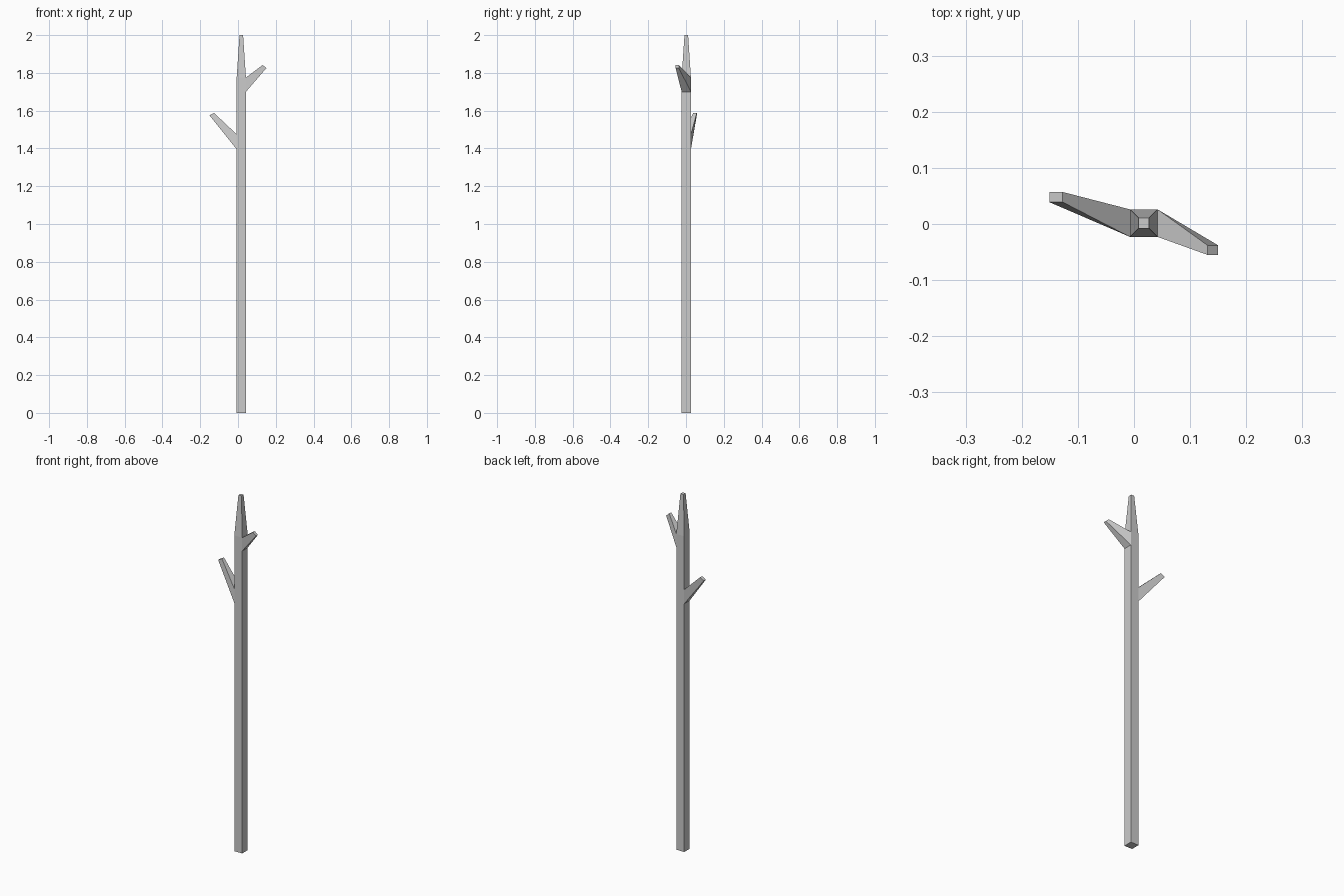
import bpy, bmesh

if "Cube" in bpy.data.objects:
    bpy.data.objects.remove(bpy.data.objects["Cube"])

bm = bmesh.new()

def ring(x0, x1, y0, y1, z):
    return [bm.verts.new(p) for p in ((x0, y0, z), (x1, y0, z), (x1, y1, z), (x0, y1, z))]

# Square trunk with a tapered tip; rings mark where the branches grow
trunk = (-0.007, 0.042, -0.023, 0.026)
rings = [ring(*trunk, z) for z in (0, 1.395, 1.475, 1.70, 1.775)]
rings.append(ring(0.008, 0.027, -0.008, 0.011, 2.0))
sides = [[bm.faces.new((a[i], a[(i + 1) % 4], b[(i + 1) % 4], b[i])) for i in range(4)]
         for a, b in zip(rings, rings[1:])]
bm.faces.new(rings[0][::-1])
bm.faces.new(rings[-1])

def branch(face, low, high, y0, y1):
    """Extrude a trunk side into a branch; low/high are (x, z) of the tip edges."""
    zmid, ymid = face.calc_center_median().z, face.calc_center_median().y
    tip = bmesh.ops.extrude_discrete_faces(bm, faces=[face])['faces'][0]
    for v in tip.verts:
        x, z = high if v.co.z > zmid else low
        v.co = (x, y1 if v.co.y > ymid else y0, z)

# Two stub branches on opposite sides
branch(sides[1][3], (-0.151, 1.575), (-0.127, 1.588), 0.039, 0.057)
branch(sides[3][1], (0.150, 1.825), (0.131, 1.842), -0.055, -0.038)

bmesh.ops.recalc_face_normals(bm, faces=bm.faces)
mesh = bpy.data.meshes.new("branched_pole")
bm.to_mesh(mesh)
bm.free()
bpy.context.collection.objects.link(bpy.data.objects.new("branched_pole", mesh))
